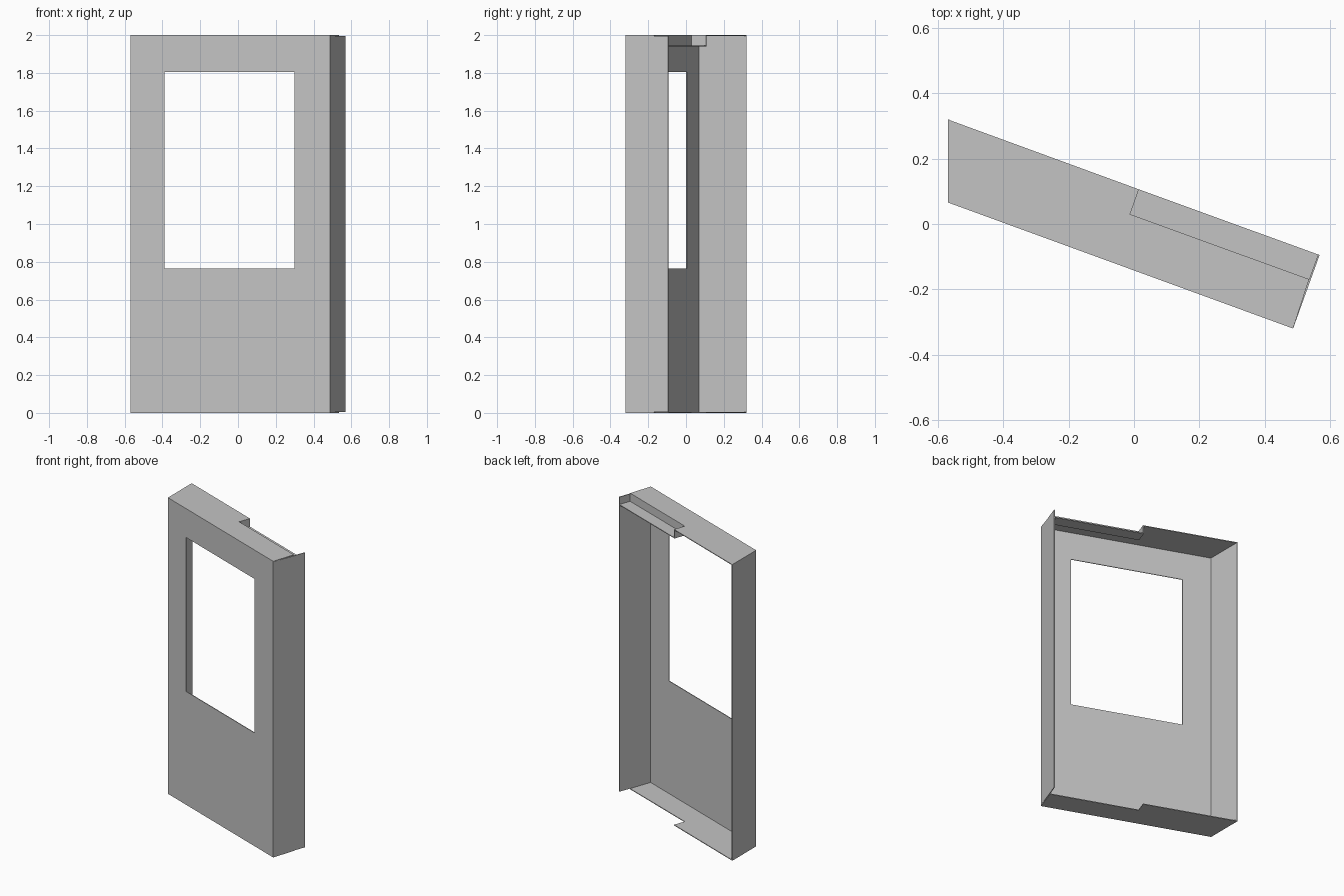
import bpy, bmesh
from mathutils import Vector

cube = bpy.data.objects.get("Cube")
if cube:
    bpy.data.objects.remove(cube, do_unlink=True)

grey = bpy.data.materials.new("sheet_grey")
grey.use_nodes = True
colour = (0.55, 0.55, 0.55, 1)
grey.diffuse_color = colour
grey.node_tree.nodes["Principled BSDF"].inputs["Base Color"].default_value = colour

T = 0.005      # sheet thickness
H = 2.0        # overall height
STEP = 1.94    # height of the recessed ledge

# Plan corners
front_l = Vector((-0.57, 0.066))
front_r = Vector((0.487, -0.32))
back_l = Vector((-0.57, 0.32))
back_r = Vector((0.568, -0.095))
notch_in = Vector((-0.012, 0.03))
notch_back = Vector((0.015, 0.106))
notch_end = Vector((0.536, -0.169))

along = (front_r - front_l).normalized()
inward = Vector((-along.y, along.x, 0))


def sheet(name, faces, push):
    """Join flat faces and thicken them along the push vector."""
    bm = bmesh.new()
    for pts in faces:
        bm.faces.new([bm.verts.new(p) for p in pts])
    bmesh.ops.remove_doubles(bm, verts=bm.verts, dist=0.0001)
    res = bmesh.ops.extrude_face_region(bm, geom=bm.faces[:], use_keep_orig=True)
    moved = [g for g in res["geom"] if isinstance(g, bmesh.types.BMVert)]
    bmesh.ops.translate(bm, verts=moved, vec=push)
    bmesh.ops.recalc_face_normals(bm, faces=bm.faces)
    mesh = bpy.data.meshes.new(name)
    bm.to_mesh(mesh)
    bm.free()
    mesh.materials.append(grey)
    obj = bpy.data.objects.new(name, mesh)
    bpy.context.collection.objects.link(obj)
    return obj


def level(points, z):
    return [(p.x, p.y, z) for p in points]


def upright(a, b, z0, z1):
    return [(a.x, a.y, z0), (b.x, b.y, z0), (b.x, b.y, z1), (a.x, a.y, z1)]


# Front panel with its window opening
xs = (front_l.x, -0.39, 0.30, front_r.x)
zs = (0, 0.765, 1.805, H)
cols = [front_l + along * ((x - front_l.x) / along.x) for x in xs]
cells = [upright(cols[i], cols[i + 1], zs[j], zs[j + 1])
         for i in range(3) for j in range(3) if (i, j) != (1, 1)]
sheet("front_panel", cells, inward * T)

# Side flanges
sheet("left_edge_flange", [upright(front_l, back_l, 0, H)], Vector((T, 0, 0)))
sheet("right_edge_flange", [upright(front_r, back_r, T, H - T)],
      Vector((-along.x, -along.y, 0)) * T)

# Notched top and bottom flanges
outline = [front_l, front_r, notch_end, notch_in, notch_back, back_l]
sheet("top_flange", [level(outline, H)], Vector((0, 0, -T)))
sheet("bottom_flange", [level(outline, 0)], Vector((0, 0, T)))

# Recessed ledge in the top notch, with its two walls
sheet("ledge", [level([notch_in, notch_end, back_r, notch_back], STEP)],
      Vector((0, 0, T)))
sheet("ledge_wall", [upright(notch_in, notch_end, STEP, H)], -inward * T)
sheet("ledge_end_wall", [upright(notch_in, notch_back, STEP, H)],
      Vector((-along.x, -along.y, 0)) * T)
